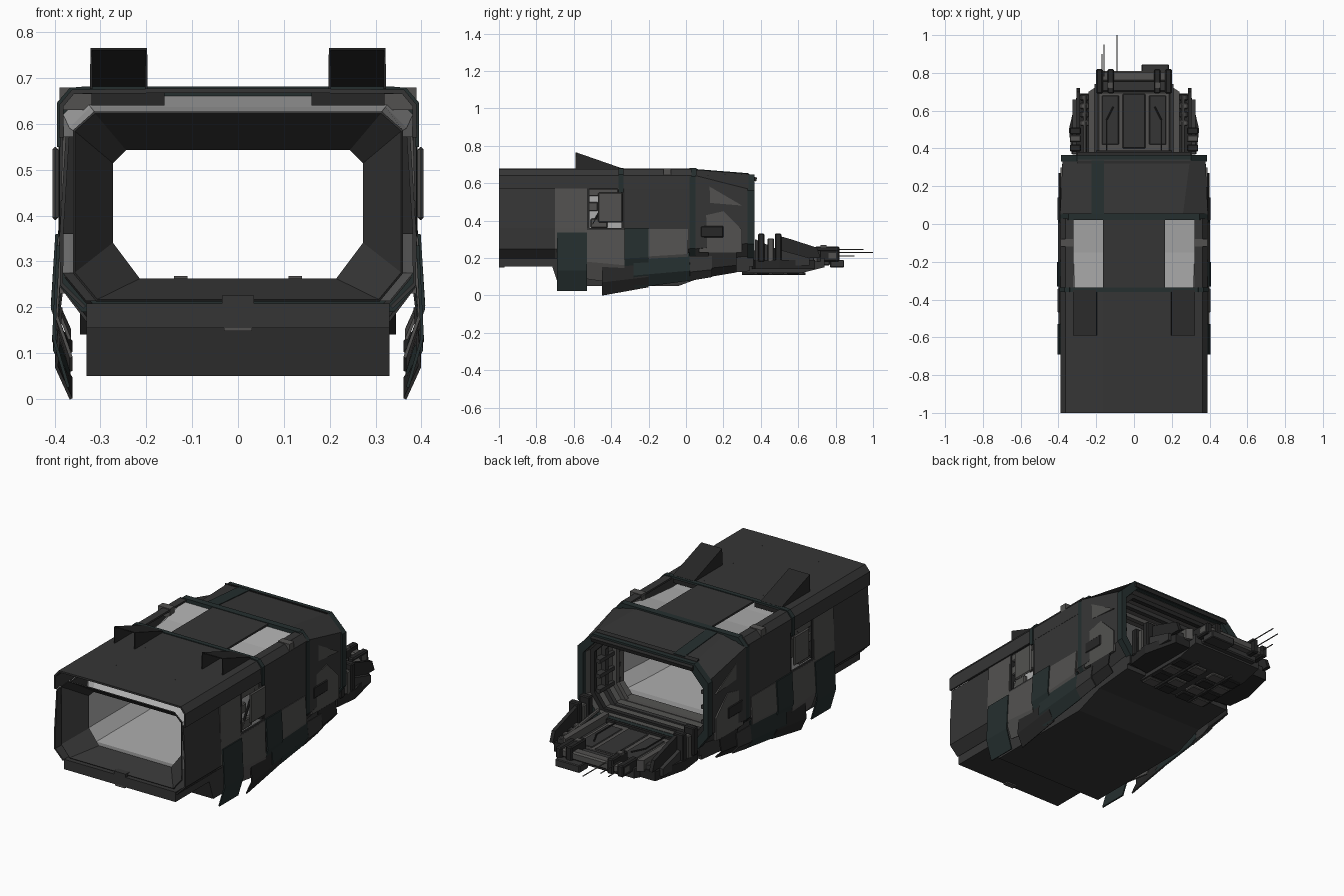
import bpy, bmesh, math
from mathutils import Vector

if "Cube" in bpy.data.objects:
    bpy.data.objects.remove(bpy.data.objects["Cube"])


def material(name, r, g, b):
    m = bpy.data.materials.new(name)
    m.diffuse_color = (r, g, b, 1)
    m.use_nodes = True
    m.node_tree.nodes["Principled BSDF"].inputs["Base Color"].default_value = m.diffuse_color
    return m


DARK = material("dark_hull", .036, .036, .036)
BLACK = material("black_metal", .02, .02, .02)
GREEN = material("green_armour", .018, .028, .028)
MID = material("mid_grey", .085, .083, .08)
LIGHT = material("light_liner", .42, .42, .42)


def finish(name, bm, mat, mirror=False, thick=0, bevel=0):
    bmesh.ops.recalc_face_normals(bm, faces=bm.faces)
    me = bpy.data.meshes.new(name)
    bm.to_mesh(me)
    bm.free()
    ob = bpy.data.objects.new(name, me)
    bpy.context.collection.objects.link(ob)
    me.materials.append(mat)
    if thick:
        s = ob.modifiers.new("thickness", 'SOLIDIFY')
        s.thickness, s.offset = thick, 0
    if bevel:
        b = ob.modifiers.new("bevel", 'BEVEL')
        b.width, b.segments = bevel, 1
    if mirror:
        ob.modifiers.new("mirror", 'MIRROR')
    return ob


def box(name, x, y, z, mat, mirror=False, bevel=0):
    bm = bmesh.new()
    bmesh.ops.create_cube(bm, size=1)
    for v in bm.verts:
        v.co = [(a + b) / 2 + c * (b - a) for (a, b), c in zip((x, y, z), v.co)]
    return finish(name, bm, mat, mirror, 0, bevel)


def sheet(name, sections, mat, thick=.008, mirror=False, closed=False):
    # skin a row of equal-length point sections
    bm = bmesh.new()
    rows = [[bm.verts.new(p) for p in s] for s in sections]
    n = len(rows[0])
    for a, b in zip(rows, rows[1:]):
        for i in range(n if closed else n - 1):
            j = (i + 1) % n
            bm.faces.new((a[i], a[j], b[j], b[i]))
    return finish(name, bm, mat, mirror, thick)


def strip(name, pts, y0, y1, mat, thick=.008, mirror=False):
    return sheet(name, [[(x, y, z) for x, z in pts] for y in (y0, y1)], mat, thick, mirror)


def prism(name, pts, lo, hi, axis, mat, mirror=False):
    # extrude a polygon along x (points y,z) or z (points x,y)
    bm = bmesh.new()
    put = (lambda p, d: (d, p[0], p[1])) if axis == 'x' else (lambda p, d: (p[0], p[1], d))
    a = [bm.verts.new(put(p, lo)) for p in pts]
    b = [bm.verts.new(put(p, hi)) for p in pts]
    bm.faces.new(a)
    bm.faces.new(b[::-1])
    for i in range(len(pts)):
        j = (i + 1) % len(pts)
        bm.faces.new((a[i], a[j], b[j], b[i]))
    return finish(name, bm, mat, mirror)


def rod(name, p, q, r, mat, mirror=False, sides=8):
    p, q = Vector(p), Vector(q)
    bm = bmesh.new()
    bmesh.ops.create_cone(bm, cap_ends=True, segments=sides, radius1=r, radius2=r, depth=(q - p).length)
    rot = Vector((0, 0, 1)).rotation_difference(q - p)
    for v in bm.verts:
        v.co = rot @ v.co + (p + q) / 2
    return finish(name, bm, mat, mirror)


def ring(y, w, bot, top, tx, tz, bx, bz):
    # chamfered eight-sided section
    half = [(w - bx, bot), (w, bot + bz), (w, top - tz), (w - tx, top)]
    return [(x, y, z) for x, z in half] + [(-x, y, z) for x, z in half[::-1]]


def band(name, y0, y1, outer, inner, mat):
    # solid frame following the hull section
    s = [ring(y0, *inner), ring(y0, *outer), ring(y1, *outer), ring(y1, *inner), ring(y0, *inner)]
    return sheet(name, s, mat, 0, closed=True)


DOOR = (.275, .26, .545, .03, .03, .06, .08)
BIG = (.358, .215, .625, .045, .04, .05, .06)

# roof skins
edge = [(.385, .57), (.385, .64), (.36, .67)]
strip("front_roof", [(.165, .672)] + edge[::-1], -1, -.34, DARK, .01, True)
strip("front_roof_spine", [(-.165, .672), (.165, .672)], -1, .03, DARK, .01)
strip("roof_side_rail", [(.32, .67)] + edge[::-1], -.34, .03, DARK, .01, True)
strip("roof_cross_rib", [(-.34, .677), (.34, .677)], -.36, -.335, GREEN, .008)
strip("corner_rib", [(.34, .677), (.365, .675), (.391, .645), (.391, .55)], -.36, -.335, GREEN, .008, True)
box("roof_bracket", (.32, .389), (-.12, -.08), (.63, .679), MID, True)
box("roof_beam", (.16, .32), (-.6, -.35), (.64, .668), BLACK, True)

# roof air scoops
sheet("scoop_cover", [[(x, y, z) for x, z in [(.2, .676), (.2, t), (.32, t), (.32, .676)]]
                      for y, t in ((-.59, .763), (-.35, .68))], BLACK, .006, True)

# hull side walls
low = [(.385, .36), (.385, .25), (.335, .2)]
for i, (y0, y1, top, m) in enumerate([(-1, -.7, .372, DARK), (-.7, -.53, .378, MID), (-.33, .03, .385, DARK)]):
    strip(f"side_wall_{i}", [(top, .572)] + low, y0, y1, m, .008, True)
strip("side_wall_lower", low, -.53, -.33, DARK, .008, True)

# side window bay with frames and equipment
for y in (-.53, -.345):
    box("window_post", (.355, .383), (y, y + .015), (.36, .572), BLACK, True)
for i, (y0, y1, z0, z1) in enumerate([(-.51, -.42, .36, .41), (-.52, -.36, .53, .57), (-.4, -.34, .42, .53), (-.52, -.47, .45, .5)]):
    box(f"bay_equipment_{i}", (.352, .38), (y0, y1), (z0, z1), MID, True, .005)
box("side_vent", (.392, .405), (-.47, -.34), (.39, .55), MID, True, .006)
rod("side_pipe", (.375, -.5, .38), (.375, -.4, .55), .006, BLACK, True)

# front funnel, cabin liner flaring up to the mid frame, and floor
sheet("front_funnel", [ring(-.985, *BIG), ring(-.87, *DOOR)], DARK, .006, closed=True)
sheet("cabin_liner", [ring(-.87, *DOOR), ring(-.76, *BIG), ring(-.33, *BIG),
                      ring(-.15, .366, .215, .635, .045, .045, .05, .06), ring(.025, .38, .215, .66, .04, .04, .05, .06),
                      ring(.12, .31, .23, .59, .05, .05, .05, .06)], LIGHT, .004, closed=True)
box("floor_slab", (-.33, .33), (-1, .36), (.155, .208), DARK)
box("floor_hook", (-.03, .03), (-1.0, -.97), (.148, .158), MID)
box("floor_sill", (-.035, .035), (-1, -.96), (.207, .225), DARK)

# belly
prism("belly", [(-.73, .2), (-.68, .05), (-.04, .05), (.12, .11), (.34, .13), (.34, .2)], -.33, .33, 'x', DARK)

# hanging side armour: y start, y end, top, bottom at each end, outward offset
plates = [(-.69, -.53, .335, .025, .025, .0, GREEN), (-.54, -.33, .35, .09, .06, -.006, MID),
          (-.45, -.2, .2, .0, .045, -.006, BLACK), (-.33, -.2, .36, .11, .12, .003, GREEN),
          (-.2, .01, .355, .13, .15, -.003, MID), (-.28, .02, .23, .04, .08, -.002, GREEN),
          (.02, .14, .21, .08, .1, .0, DARK), (.12, .27, .23, .1, .125, -.006, BLACK)]
for i, (y0, y1, t, b0, b1, o, m) in enumerate(plates):
    sheet(f"side_armour_{i}", [[(.392 + o, y, t), (.402 + o, y, b + (t - b) * .35), (.37 + o, y, b)]
                               for y, b in ((y0, b0), (y1, b1))], m, .007, True)

# mid frame and tail section
band("mid_frame", .02, .055, (.391, .19, .68, .045, .045, .05, .06), (.378, .205, .657, .04, .04, .05, .06), GREEN)
sheet("tail_hull", [ring(.05, .388, .17, .668, .13, .03, .06, .08), ring(.34, .375, .2, .645, .08, .08, .06, .08)],
      DARK, .008, closed=True)
sheet("tail_roof_stripe", [[(-.225, y, z), (-.16, y, z)] for y, z in ((.055, .673), (.335, .651))], GREEN, .004)
prism("tail_side_panel", [(.07, .42), (.07, .23), (.3, .23), (.3, .35), (.2, .45)], .376, .389, 'x', MID, True)
box("tail_side_vent", (.376, .393), (.08, .2), (.31, .37), BLACK, True, .004)
prism("tail_side_wedge", [(.06, .62), (.06, .5), (.3, .48)], .376, .388, 'x', MID, True)

# tail doorway: outer rim, stepped inner frames and lining
band("tail_rim", .33, .365, (.387, .19, .645, .085, .085, .065, .085), (.355, .22, .61, .075, .08, .06, .08), GREEN)
prism("rim_hood", [(.32, .655), (.32, .635), (.375, .608), (.38, .628)], -.3, .3, 'x', BLACK)
sheet("tail_lining", [ring(.34, .355, .22, .61, .075, .08, .06, .08), ring(.1, .3, .235, .58, .05, .05, .05, .06)],
      MID, .004, closed=True)
for i, (y, w, t) in enumerate([(.29, .345, .6), (.22, .328, .592), (.15, .312, .584)]):
    band(f"inner_frame_{i}", y, y + .025, (w, .22, t, .06, .06, .06, .08),
         (w - .022, .235, t - .022, .055, .055, .055, .075), (BLACK, DARK, MID)[i])
for z in (.3, .38, .46):
    box("tail_wall_conduit", (.3, .335), (.12, .3), (z, z + .02), DARK, True)

# loading ramp with deck plates and underside panels
prism("ramp_base", [(.3, .12), (.62, .12), (.74, .15), (.74, .2), (.3, .2)], -.21, .21, 'x', DARK)
box("ramp_deck", (-.19, .19), (.36, .7), (.2, .213), MID, False, .006)
box("deck_centre_plate", (-.06, .06), (.4, .69), (.21, .219), DARK, False, .004)
box("deck_side_plate", (.08, .17), (.42, .68), (.21, .217), DARK, True, .004)
box("deck_cross_bar", (-.2, .2), (.375, .39), (.205, .225), BLACK)
rod("deck_cable_a", (.145, .38, .22), (.145, .55, .22), .004, BLACK, True, 6)
rod("deck_cable_b", (.145, .55, .22), (.11, .62, .22), .004, BLACK, True, 6)
for i in range(4):
    y = .3 + .08 * i
    box(f"underside_panel_{i}", (.02, .1), (y, y + .065), (.108, .125), MID if i % 2 else BLACK, True, .004)
    box(f"underside_side_panel_{i}", (.12, .2), (y, y + .065), (.112, .125), BLACK if i % 2 else MID, True, .004)
rod("underside_rail", (.11, .3, .115), (.11, .64, .115), .007, DARK, True)

# ramp side pods, rails and lifting arms
prism("ramp_pod", [(.2, .35), (.33, .37), (.345, .5), (.3, .69), (.2, .69)], .14, .19, 'z', BLACK, True)
prism("pod_rail", [(.21, .35), (.24, .35), (.24, .7), (.21, .72)], .18, .24, 'z', MID, True)
prism("pod_wedge", [(.49, .2), (.49, .32), (.56, .3), (.7, .255), (.72, .2)], .285, .305, 'x', BLACK, True)
prism("pod_outer_fin", [(.37, .16), (.37, .3), (.48, .25), (.66, .2), (.66, .16)], .305, .325, 'x', DARK, True)
for i, y in enumerate((.385, .435, .475)):
    box(f"pod_block_{i}", (.28, .34), (y, y + .035), (.18, .33 - .025 * (i % 2)), MID if i % 2 else BLACK, True, .005)
for i in range(4):
    y = .52 + .045 * i
    box(f"pod_step_{i}", (.24, .285), (y, y + .03), (.18, .235 - .006 * i), DARK if i % 2 else MID, True, .004)
rod("pod_piston", (.26, .37, .25), (.26, .68, .21), .01, MID, True)

# ramp tip with latches, sensor box and aerials
box("tip_beam", (-.2, .2), (.755, .81), (.19, .235), MID, False, .008)
box("tip_lower_beam", (-.17, .17), (.7, .77), (.16, .215), DARK, False, .006)
for i, x in enumerate((.105, .165)):
    box(f"tip_latch_{i}", (x, x + .035), (.69, .82), (.18, .262 - .02 * i), BLACK, True, .006)
box("sill_latch", (.11, .14), (.72, .75), (.2, .268), MID, True)
box("sensor_box", (.04, .185), (.77, .845), (.15, .19), DARK, False, .004)
rod("long_aerial", (-.09, .78, .23), (-.09, 1, .23), .003, MID, False, 6)
rod("short_aerial", (-.16, .78, .245), (-.16, .95, .245), .003, MID, False, 6)
rod("stub_aerial", (-.17, .78, .21), (-.17, .9, .21), .003, MID, False, 6)
